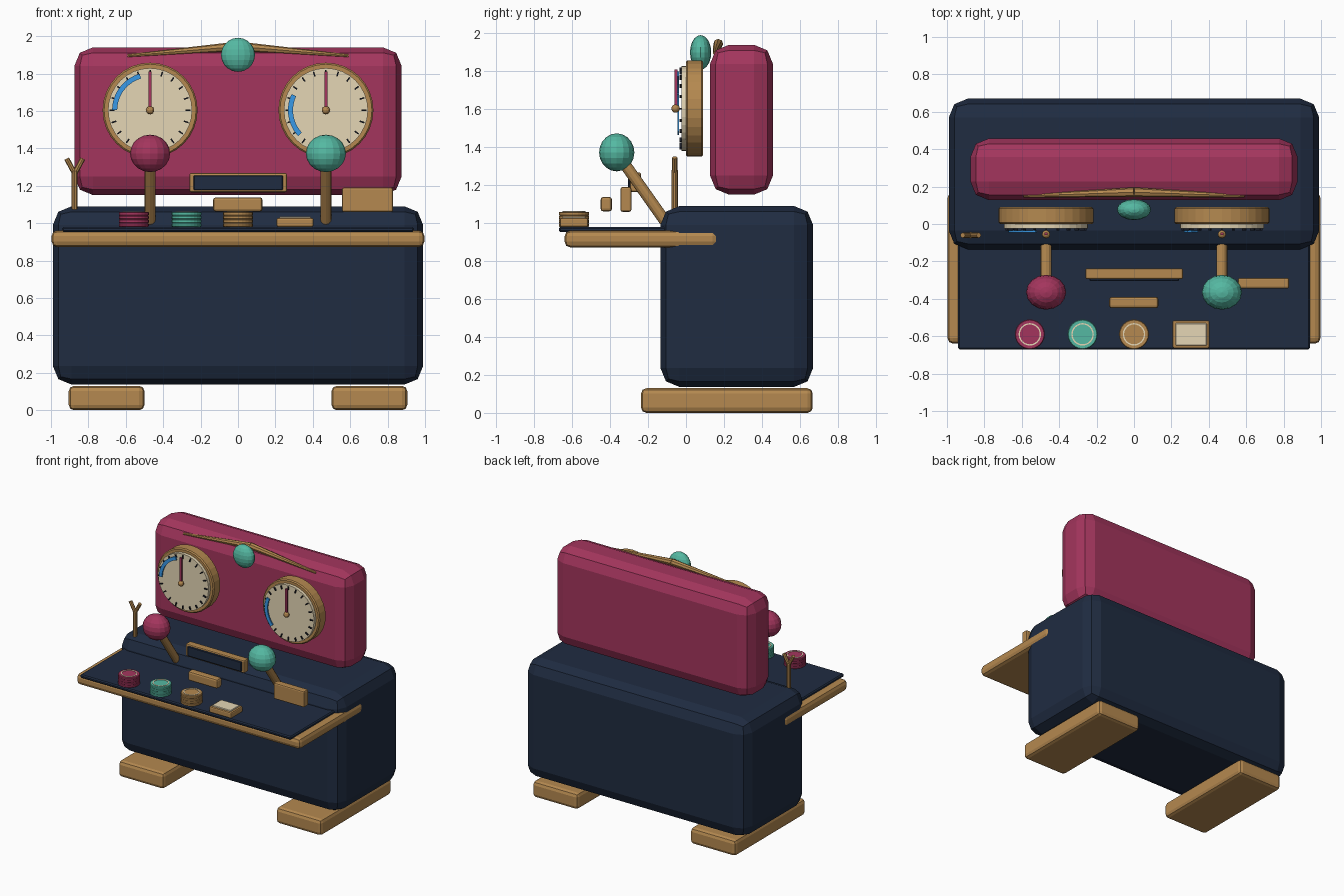
import bpy, bmesh, math
from mathutils import Vector, Matrix

if "Cube" in bpy.data.objects:
    bpy.data.objects.remove(bpy.data.objects["Cube"])


def material(name, rgb):
    m = bpy.data.materials.new(name)
    m.diffuse_color = (*rgb, 1)
    m.use_nodes = True
    m.node_tree.nodes["Principled BSDF"].inputs["Base Color"].default_value = m.diffuse_color
    return m


NAVY = material("navy", (0.014, 0.025, 0.053))
CRIMSON = material("crimson", (0.37, 0.036, 0.11))
WOOD = material("wood", (0.46, 0.25, 0.08))
GREEN = material("green", (0.09, 0.48, 0.36))
CREAM = material("cream", (0.78, 0.67, 0.46))
BLUE = material("blue", (0.04, 0.32, 0.8))
INK = material("ink", (0.01, 0.012, 0.02))


def finish(name, bm, mat):
    bmesh.ops.recalc_face_normals(bm, faces=bm.faces)
    me = bpy.data.meshes.new(name)
    bm.to_mesh(me)
    bm.free()
    me.materials.append(mat)
    ob = bpy.data.objects.new(name, me)
    bpy.context.collection.objects.link(ob)
    return ob


def box(name, mat, x, y, z, bevel=0.0, segments=2):
    """Box from (min, max) ranges with rounded edges."""
    bm = bmesh.new()
    bmesh.ops.create_cube(bm, size=1)
    for v in bm.verts:
        v.co = Vector([(r[0] + r[1]) / 2 + c * (r[1] - r[0]) for r, c in zip((x, y, z), v.co)])
    if bevel:
        bmesh.ops.bevel(bm, geom=bm.edges[:], offset=bevel, segments=segments,
                        profile=0.5, affect='EDGES')
    return finish(name, bm, mat)


def rod(name, mat, a, b, r1, r2=None, sides=12, bevel=0.0):
    """Cylinder or cone between two points."""
    a, b = Vector(a), Vector(b)
    d = b - a
    bm = bmesh.new()
    bmesh.ops.create_cone(bm, cap_ends=True, segments=sides, radius1=r1,
                          radius2=r1 if r2 is None else r2, depth=d.length)
    if bevel:
        caps = [e for e in bm.edges if any(len(f.verts) > 4 for f in e.link_faces)]
        bmesh.ops.bevel(bm, geom=caps, offset=bevel, segments=1, affect='EDGES')
    rot = d.to_track_quat('Z', 'Y').to_matrix().to_4x4()
    bm.transform(Matrix.Translation((a + b) / 2) @ rot)
    return finish(name, bm, mat)


def ball(name, mat, centre, size, u=16, v=10):
    bm = bmesh.new()
    bmesh.ops.create_uvsphere(bm, u_segments=u, v_segments=v, radius=1)
    bm.transform(Matrix.Translation(centre) @ Matrix.Diagonal((*size, 1)))
    return finish(name, bm, mat)


def arc(name, mat, place, r0, r1, a0, a1, depth, steps):
    """Flat ring sector in the local XY plane, extruded and placed."""
    bm = bmesh.new()
    rows = []
    for i in range(steps + 1):
        t = math.radians(a0 + (a1 - a0) * i / steps)
        rows.append([bm.verts.new((r * math.cos(t), r * math.sin(t), 0)) for r in (r0, r1)])
    for p, q in zip(rows, rows[1:]):
        bm.faces.new((p[0], p[1], q[1], q[0]))
    bmesh.ops.remove_doubles(bm, verts=bm.verts[:], dist=1e-5)
    ext = bmesh.ops.extrude_face_region(bm, geom=bm.faces[:])
    bmesh.ops.translate(bm, vec=(0, 0, depth),
                        verts=[g for g in ext["geom"] if isinstance(g, bmesh.types.BMVert)])
    bm.transform(place)
    return finish(name, bm, mat)


# Cabinet, backboard and tray
box("cabinet_body", NAVY, (-0.99, 0.99), (-0.135, 0.67), (0.137, 1.09), 0.1)
box("backboard", CRIMSON, (-0.875, 0.875), (0.127, 0.458), (1.15, 1.94), 0.1)
box("tray_board", WOOD, (-0.997, 0.997), (-0.64, 0.17), (0.872, 0.961), 0.03)
box("tray_top", NAVY, (-0.94, 0.94), (-0.67, -0.03), (0.953, 0.98), 0.008, 1)

for side, s in (("left", -1), ("right", 1)):
    # Feet
    box(side + "_foot", WOOD, sorted((s * 0.5, s * 0.905)), (-0.237, 0.668), (0.008 - 0.008, 0.13), 0.028)

    # Crest strip tapering outwards from the middle
    rod(side + "_crest_strip", WOOD, (0, 0.17, 1.945), (s * 0.59, 0.15, 1.895), 0.026, 0.008, 8)

    # Dial
    cx, cz = s * 0.47, 1.604
    rod(side + "_dial_rim", WOOD, (cx, 0.09, cz), (cx, 0.0, cz), 0.254, sides=32, bevel=0.008)
    rod(side + "_dial_face", CREAM, (cx, 0.01, cz), (cx, -0.025, cz), 0.225, sides=32)
    bm = bmesh.new()
    for i in range(20):
        m = (Matrix.Translation((cx, -0.028, cz)) @ Matrix.Rotation(math.tau * i / 20, 4, 'Y')
             @ Matrix.Translation((0, 0, 0.203)) @ Matrix.Diagonal((0.008, 0.014, 0.026, 1)))
        bmesh.ops.create_cube(bm, size=1, matrix=m)
    finish(side + "_dial_ticks", bm, INK)
    place = Matrix.Translation((cx, -0.036, cz)) @ Matrix.Rotation(math.pi / 2, 4, 'X')
    a0, a1 = (106, 180) if s < 0 else (155, 223)
    arc(side + "_dial_zone", BLUE, place, 0.176, 0.203, a0, a1, 0.01, 10)
    box(side + "_dial_needle", CRIMSON, (cx - 0.008, cx + 0.008), (-0.06, -0.045), (cz, 1.81))
    ball(side + "_dial_hub", WOOD, (cx, -0.055, cz), (0.022, 0.022, 0.022), 12, 8)

    # Lever
    rod(side + "_lever_stick", WOOD, (cx, -0.11, 1.01), (cx, -0.35, 1.35), 0.03)
    ball(side + "_lever_knob", CRIMSON if s < 0 else GREEN, (cx, -0.365, 1.373),
         (0.107, 0.093, 0.1))

    # Forked stick prongs
    rod(side + "_fork_prong", WOOD, (-0.873, -0.06, 1.265), (-0.873 + s * 0.043, -0.06, 1.345), 0.014, sides=8)

rod("fork_stem", WOOD, (-0.873, -0.06, 1.07), (-0.873, -0.06, 1.28), 0.017, sides=10)

# Crest bead
ball("crest_bead", GREEN, (0, 0.077, 1.9), (0.091, 0.056, 0.091))

# Display with a frame, status plate and help block
box("display_frame", WOOD, (-0.26, 0.262), (-0.295, -0.237), (1.165, 1.268), 0.01)
box("display_screen", NAVY, (-0.237, 0.24), (-0.305, -0.28), (1.177, 1.255), 0.004, 1)
box("status_plate", WOOD, (-0.133, 0.131), (-0.45, -0.39), (1.062, 1.138), 0.014)
box("help_block", WOOD, (0.556, 0.829), (-0.345, -0.288), (1.06, 1.19), 0.01)

# Token stacks
for name, mat, x in (("low", CRIMSON, -0.557), ("middle", GREEN, -0.275), ("high", WOOD, 0.0)):
    for i in range(4):
        z = 0.98 + i * 0.02
        rod(f"{name}_token_{i + 1}", mat, (x, -0.59, z), (x, -0.59, z + 0.02), 0.08,
            sides=24, bevel=0.004)
    arc(name + "_token_ring", CREAM, Matrix.Translation((x, -0.59, 1.058)),
        0.053, 0.06, 0, 360, 0.005, 24)

# Return button
box("return_button_base", WOOD, (0.206, 0.404), (-0.665, -0.515), (0.98, 1.028), 0.01)
box("return_button_cap", CREAM, (0.221, 0.389), (-0.65, -0.53), (1.015, 1.036), 0.004, 1)
